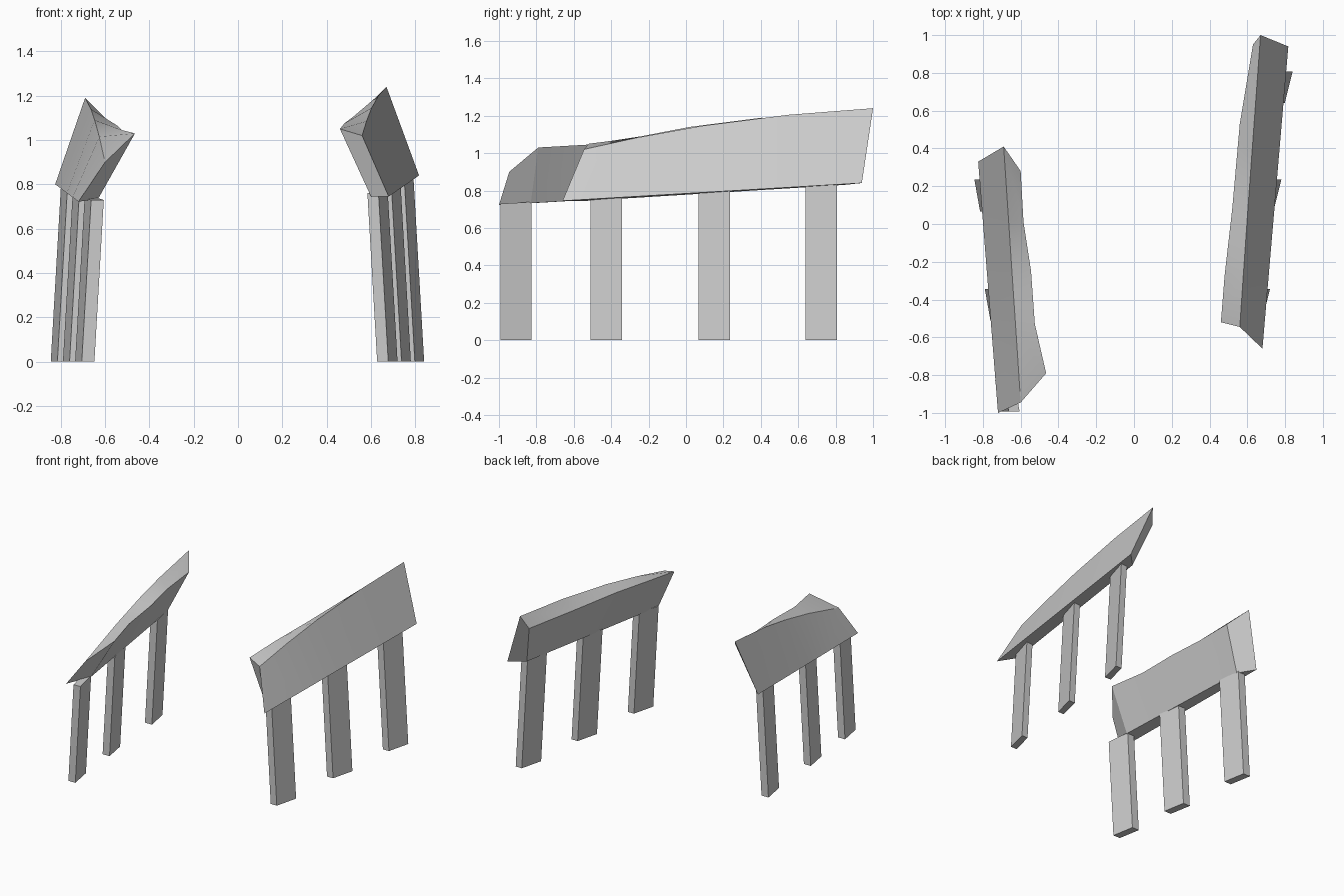
import bpy, bmesh
from mathutils import Vector

if "Cube" in bpy.data.objects:
    bpy.data.objects.remove(bpy.data.objects["Cube"])


def finish(name, bm):
    bmesh.ops.recalc_face_normals(bm, faces=bm.faces)
    me = bpy.data.meshes.new(name)
    bm.to_mesh(me)
    bm.free()
    ob = bpy.data.objects.new(name, me)
    bpy.context.collection.objects.link(ob)
    bpy.ops.object.select_all(action='DESELECT')
    bpy.context.view_layer.objects.active = ob
    ob.select_set(True)
    bpy.ops.object.shade_smooth_by_angle(angle=0.5)
    return ob


def loft(name, sections):
    """Skin a list of four-cornered sections and cap both ends."""
    bm = bmesh.new()
    rings = [[bm.verts.new(p) for p in s] for s in sections]
    n = len(rings[0])
    for a, b in zip(rings, rings[1:]):
        for i in range(n):
            j = (i + 1) % n
            bm.faces.new((a[i], a[j], b[j], b[i]))
    bm.faces.new(rings[0])
    bm.faces.new(rings[-1][::-1])
    return finish(name, bm)


def beam(name, ridge, inner, outer_low, inner_low):
    """Ridge and inner edge follow curves, the two lower edges are straight."""
    n = len(ridge) - 1
    secs = []
    for i, (r, d) in enumerate(zip(ridge, inner)):
        b = Vector(outer_low[0]).lerp(Vector(outer_low[1]), i / n)
        c = Vector(inner_low[0]).lerp(Vector(inner_low[1]), i / n)
        secs.append((r, b, c, d))
    loft(name, secs)


def post(name, x, y, side, width, skew, z0, slope):
    """Leaning slab post; x, y is the outer back corner at the ground."""
    depth = 0.168
    foot = [(x, y), (x - side * width, y),
            (x - side * (width + skew), y - depth), (x - side * skew, y - depth)]
    base = [(px, py, 0) for px, py in foot]
    top = []
    for px, py in foot:
        z = z0 + slope * py
        top.append((px - side * 0.058 * z, py, z))
    loft(name, [base, top])


# Right beam
beam("right_beam",
     [(.56, -.545, 1.02), (.58, -.25, 1.085), (.603, .08, 1.145), (.637, .55, 1.205), (.67, 1.0, 1.24)],
     [(.46, -.52, 1.05), (.48, -.27, 1.075), (.52, .08, 1.105), (.56, .53, 1.132), (.63, .95, 1.14)],
     [(.68, -.66, .745), (.817, .94, .84)],
     [(.60, -.53, .745), (.722, .845, .83)])

# Left beam
beam("left_beam",
     [(-.60, -.945, .90), (-.626, -.55, 1.015), (-.647, -.24, 1.09), (-.664, .02, 1.14), (-.69, .41, 1.19)],
     [(-.465, -.79, 1.03), (-.525, -.53, 1.045), (-.545, -.25, 1.065), (-.585, .01, 1.085), (-.60, .28, 1.10)],
     [(-.72, -1.0, .722), (-.825, .33, .80)],
     [(-.632, -.83, .733), (-.74, .22, .79)])

# Posts, three under each beam
for i in range(3):
    post(f"right_post_{i + 1}", .72 + .06 * i, (-.343, .235, .808)[i], 1, .05, .042, .79, .059)
    post(f"left_post_{i + 1}", -.735 - .055 * i, (-.825, -.343, .235)[i], -1, .057, .03, .786, .057)
